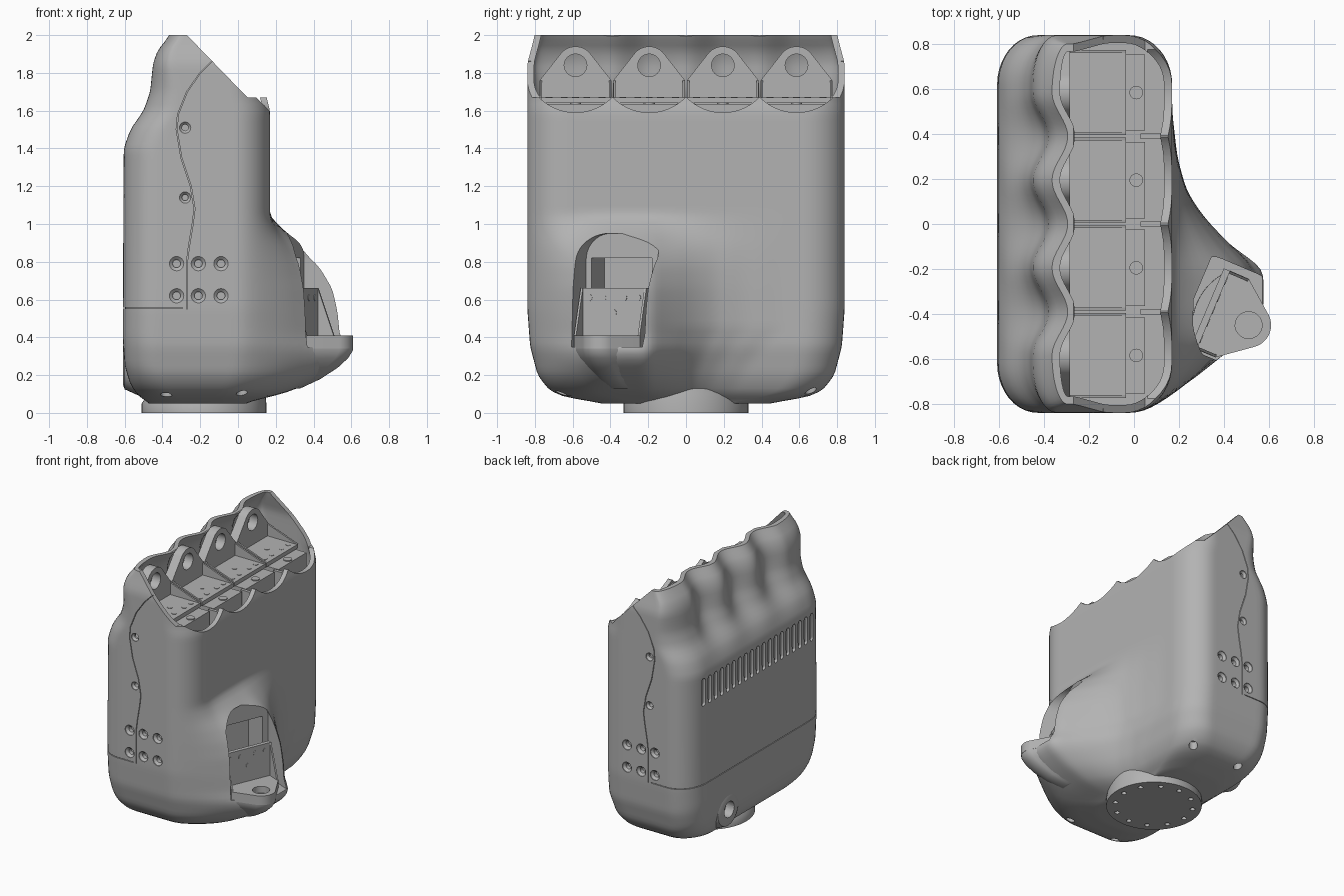
import bpy, bmesh, math
from mathutils import Vector, Matrix

if "Cube" in bpy.data.objects:
    bpy.data.objects.remove(bpy.data.objects["Cube"])

X, Y, Z = Vector((1, 0, 0)), Vector((0, 1, 0)), Vector((0, 0, 1))
grey = bpy.data.materials.new("plain_grey")
grey.use_nodes = True
grey.diffuse_color = (0.45, 0.45, 0.45, 1)
for node in grey.node_tree.nodes:
    if node.type == "BSDF_PRINCIPLED":
        node.inputs["Base Color"].default_value = grey.diffuse_color


# ---- helpers ----
def solid(name, lofts):
    """One object from a list of lofts; each loft is a list of point rings."""
    bm = bmesh.new()
    for rings in lofts:
        rows = [[bm.verts.new(p) for p in ring] for ring in rings]
        n = len(rows[0])
        for a, b in zip(rows, rows[1:]):
            for i in range(n):
                j = (i + 1) % n
                bm.faces.new((a[i], a[j], b[j], b[i]))
        bm.faces.new(rows[0][::-1])
        bm.faces.new(rows[-1])
    bmesh.ops.recalc_face_normals(bm, faces=bm.faces)
    mesh = bpy.data.meshes.new(name)
    bm.to_mesh(mesh)
    bm.free()
    mesh.materials.append(grey)
    obj = bpy.data.objects.new(name, mesh)
    bpy.context.scene.collection.objects.link(obj)
    return obj


def prism(pts, origin, u, v, depth):
    w = u.cross(v) * depth
    base = [Vector(origin) + u * a + v * b for a, b in pts]
    return [base, [p + w for p in base]]


def arc(cx, cy, r, start=0, end=360, n=24):
    full = end - start == 360
    angles = [math.radians(start + (end - start) * i / n) for i in range(n + (not full))]
    return [(cx + r * math.cos(t), cy + r * math.sin(t)) for t in angles]


def box(x0, x1, y0, y1, z0, z1):
    return prism([(x0, y0), (x1, y0), (x1, y1), (x0, y1)], (0, 0, z0), X, Y, z1 - z0)


def cut(obj, lofts):
    cutter = solid("cutter", lofts)
    cutter.hide_render = True
    mod = obj.modifiers.new("cut", "BOOLEAN")
    mod.operation, mod.solver, mod.object = "DIFFERENCE", "EXACT", cutter
    graph = bpy.context.evaluated_depsgraph_get()
    mesh = bpy.data.meshes.new_from_object(obj.evaluated_get(graph))
    obj.modifiers.clear()
    obj.data = mesh
    bpy.data.objects.remove(cutter)


def lerp(table, t):
    if t <= table[0][0]:
        return table[0][1]
    for (a, p), (b, q) in zip(table, table[1:]):
        if t <= b:
            return p + (q - p) * (t - a) / (b - a)
    return table[-1][1]


def soft(table, t, d=0.02):
    return sum(lerp(table, t + k * d) for k in (-1, -.5, 0, .5, 1)) / 5


# ---- palm outline tables ----
BACK = [(.05, -.46), (.08, -.52), (.15, -.57), (.25, -.6), (.4, -.61), (1.4, -.605), (1.5, -.57),
        (1.6, -.5), (1.7, -.465), (1.85, -.45), (1.92, -.425), (2, -.36)]
FRONT = [(.05, .02), (.09, .08), (.13, .11), (.2, .14), (.35, .17), (1.6, .17), (1.67, .15)]
SIDE = [(.05, .38), (.06, .52), (.08, .64), (.12, .725), (.2, .785), (.35, .825), (.55, .84), (1.85, .84), (2, .8)]
BUMP_Z = [(.05, 0), (.11, .17), (.18, .29), (.27, .39), (.33, .415), (.41, .375), (.53, .365),
          (.66, .34), (.78, .28), (.87, .2), (.96, .08), (1.04, 0)]
BUMP_Y = [(-.84, 0), (-.77, .1), (-.68, .3), (-.6, .5), (-.5, .85), (-.4, 1), (-.2, 1),
          (-.08, .66), (.04, .36), (.15, .17), (.3, .06), (.5, 0)]
PITCH = 0.39


def section(z, inset=0.0):
    """Rounded rectangle with the thumb swelling and the knuckle waves."""
    x0, x1 = soft(BACK, z) + inset, soft(FRONT, z) - inset
    yh = soft(SIDE, z) - inset
    front_r = min(.19, .45 * (x1 - x0)) - inset
    back_r = soft([(1.6, .18), (1.95, .07)], z) - inset
    ry = .22 - inset
    corners = []
    for k, (rx, cx, cy) in enumerate([(front_r, x1 - front_r, yh - ry), (back_r, x0 + back_r, yh - ry),
                                      (back_r, x0 + back_r, ry - yh), (front_r, x1 - front_r, ry - yh)]):
        unit = arc(0, 0, 1, 90 * k, 90 * k + 90, 10)
        corners.append([(cx + rx * a, cy + ry * b) for a, b in unit])
    pts = []
    for k, corner in enumerate(corners):
        pts += corner
        (ax, ay), (bx, by) = corner[-1], corners[(k + 1) % 4][0]
        n = 48 if k % 2 else 12
        pts += [(ax + (bx - ax) * i / n, ay + (by - ay) * i / n) for i in range(1, n)]
    mid, half = (x0 + x1) / 2, (x1 - x0) / 2
    narrow = lerp([(.1, 1.6), (.45, 1)], z)
    ring = []
    for x, y in pts:
        side = (x - mid) / half
        if side > 0:
            across_y = -.2 + (y + .2) * narrow if y > -.2 else y
            x += side * soft(BUMP_Z, z) * soft(BUMP_Y, across_y, .04)
        elif abs(y) < 1.5 * PITCH:
            wave = .5 + .5 * math.cos(math.tau * y / PITCH)
            x -= side * .07 * wave * soft([(1.45, 0), (1.75, 1)], z, .06)
        ring.append(Vector((x, y, z)))
    return ring


# ---- palm shell ----
levels = [.05, .06, .075, .09, .11, .13, .16] + [.19 + .0301 * i for i in range(60)] + [2.0]
palm = solid("palm_shell", [[section(z) for z in levels]])

# open top: hollow, sloped rim and scalloped front rim
hollow = [section(1.45 + .0275 * i, .035) for i in range(21)]
hollow.append([p + Z * .1 for p in hollow[-1]])
cut(palm, [hollow])
rim = [(-.28, 2.01), (.05, 1.67), (.5, 1.67), (.5, 2.1), (-.28, 2.1)]
cut(palm, [prism(rim, (0, 1, 0), X, Z, 2)])
fingers = [(i - 1.5) * PITCH for i in range(4)]
cut(palm, [prism(arc(y, 1.86, .27, 200, 340), (.06, 0, 0), Y, Z, .2) for y in fingers])

# thumb opening and the deeper pocket behind it
tilt = math.radians(-23)
out = Vector((math.cos(tilt), math.sin(tilt), 0))
across = Z.cross(out)
hinge = Vector((.51, -.45, 0))
arch = [(-.2, .35), (.225, .35)] + arc(.085, .81, .14, 0, 90, 10) + arc(-.06, .81, .14, 90, 180, 10)
cut(palm, [prism(arch, hinge - out * .27, across, Z, .7)])
pocket = [(-.17, .41), (.18, .41), (.18, .82), (-.17, .82)]
cut(palm, [prism(pocket, hinge - out * .45, across, Z, .25)])

# countersunk side holes, vents and drain holes
holes = [(-.28, 1.51, .03), (-.28, 1.14, .03)]
holes += [(x, z, .038) for x in (-.325, -.21, -.09) for z in (.62, .79)]
sink = ((.9, 1), (.835, 1), (.82, .55), (.79, .55))
cut(palm, [[[Vector((a, s * y, b)) for a, b in arc(x, z, r * k)] for y, k in sink]
           for x, z, r in holes for s in (-1, 1)])
slot = arc(0, .085, .02, 0, 180, 8) + arc(0, -.085, .02, 180, 360, 8)
cut(palm, [prism(slot, (-.66, -.65 + 1.3 * i / 18, 1.255), Y, Z, .075) for i in range(19)])
cut(palm, [prism(arc(x, y, .03), (0, 0, 0), X, Y, .16) for x in (-.38, .02) for y in (-.66, .66)])

# seam of the back cover
path = [(-.27, .55), (-.27, .8), (-.26, .88), (-.24, 1), (-.23, 1.08), (-.25, 1.2), (-.3, 1.35),
        (-.325, 1.5), (-.318, 1.58), (-.27, 1.7), (-.2, 1.8), (-.13, 1.87)]
ribbon = [(x - .0025, z) for x, z in path] + [(x + .0025, z) for x, z in reversed(path)]
cut(palm, [prism(ribbon, (0, y, 0), X, Z, .08) for y in (.9, -.82)])
inner, outer = section(.555, .012), section(.555, -.03)
lap = Z * .0025
cut(palm, [[[a - lap, b - lap, b + lap, a + lap]
            for a, b, c in zip(inner, outer, section(.555)) if c.x < -.27]])

# cable boss low on the back
boss = solid("cable_boss", [[[Vector((x, a, b)) for a, b in arc(.35, .25, r, n=32)]
                             for x, r in ((-.61, .1), (-.6, .125), (-.5, .17))]])
for part in (palm, boss):
    cut(part, [prism(arc(.35, .25, .06), (-.66, 0, 0), Y, Z, .12)])

# ---- wrist flange, blending up into the palm, with its bolt circle ----
flange = solid("wrist_flange", [[[Vector((a, b, z)) for a, b in arc(x, 0, r, n=64)]
                                 for z, x, r in ((0, -.18, .33), (.05, -.18, .33), (.1, -.165, .31),
                                                 (.18, -.12, .255), (.3, -.08, .2))]])
cut(flange, [prism(arc(a, b, .018, n=12), (0, 0, -.01), X, Y, .05) for a, b in arc(-.18, 0, .27, n=12)])

# ---- hinge bracket, shared by the fingers and the thumb ----
plate = arc(0, 0, .1, 40, 140, 16) + [(-.19, -.08)] + arc(0, .02, .27, 225, 315, 20) + [(.19, -.08)]
tab = solid("finger_bracket_1", [prism(plate, (0, 0, 0), Y, Z, .07)])
cut(tab, [prism(arc(0, 0, .06), (-.1, 0, 0), Y, Z, .3)])
gusset = [(.07, -.2), (.32, -.2), (.32, -.17), (.07, -.08)]
details = [box(.03, .32, -.18, .18, -.2, -.17)]
details += [prism(gusset, (0, y, 0), X, Z, .012) for y in (-.177, .189)]
details += [prism(arc(x, y, .018, n=12), (0, 0, -.171), X, Y, .004)
            for x, y in ((.27, -.14), (.27, -.06), (.27, .06), (.27, .14), (.19, 0))]
extra = solid("bracket_base", details)
bm = bmesh.new()
bm.from_mesh(tab.data)
bm.from_mesh(extra.data)
bm.to_mesh(tab.data)
bm.free()
bpy.data.objects.remove(extra)

tab.location = (-.355, fingers[0], 1.84)
for i, y in enumerate(fingers[1:]):
    copy = bpy.data.objects.new(f"finger_bracket_{i + 2}", tab.data)
    copy.location = (-.355, y, 1.84)
    bpy.context.scene.collection.objects.link(copy)
thumb = bpy.data.objects.new("thumb_bracket", tab.data)
bpy.context.scene.collection.objects.link(thumb)
turn = Matrix((Z, out.cross(Z), out)).transposed().to_4x4()
thumb.matrix_world = Matrix.Translation(hinge + Z * .34) @ turn

# rounded lip of the palm under the thumb bracket
solid("thumb_lip", [[[hinge + across * a * k + out * (b * k - back) + Z * z for a, b in plate]
                     for z, k, back in ((.36, 1, 0), (.33, 1, .002), (.29, .96, .025), (.24, .88, .075),
                                        (.18, .75, .16), (.13, .6, .26))]])

# ---- finger motors and the ribs between them ----
motors = []
for y in fingers:
    motors.append(box(-.31, .05, y - .17, y + .17, 1.44, 1.635))
    motors.append(prism(arc(.01, y, .03), (0, 0, 1.63), X, Y, .012))
solid("finger_motors", motors)
solid("finger_ribs", [box(.03, .15, y - .012, y + .012, 1.44, 1.64) for y in (-PITCH, 0, PITCH)])

# ---- shading ----
bpy.context.view_layer.update()
for obj in bpy.context.scene.objects:
    if obj.type == "MESH" and grey.name in obj.data.materials:
        obj.select_set(True)
        bpy.context.view_layer.objects.active = obj
bpy.ops.object.shade_smooth_by_angle(angle=math.radians(36))
